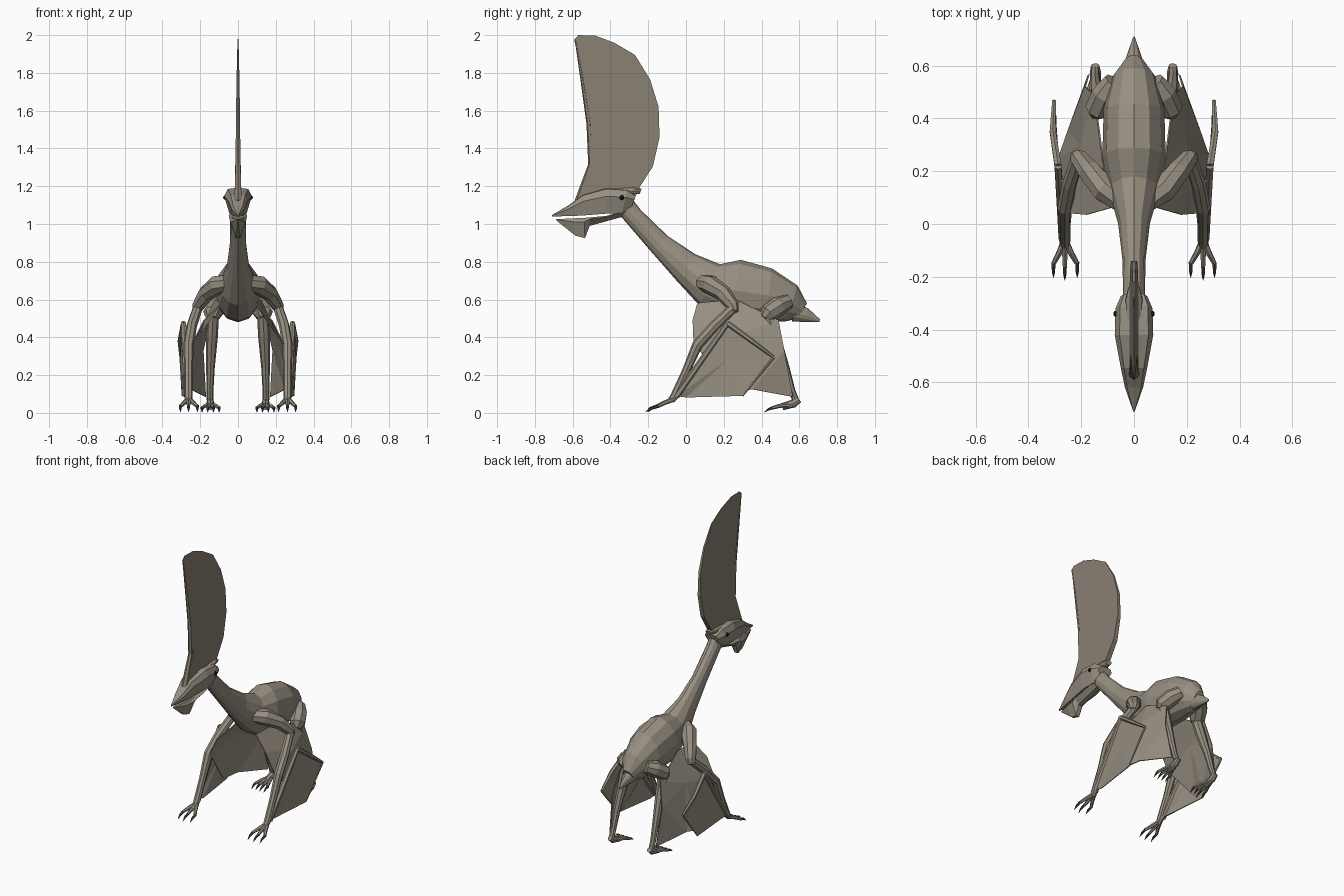
import bpy, bmesh, math
from mathutils import Vector


def material(name, rgb):
    m = bpy.data.materials.new(name)
    m.diffuse_color = (*rgb, 1)
    return m


SKIN = material("taupe_skin", (0.31, 0.275, 0.22))
CREST = material("taupe_crest", (0.25, 0.215, 0.17))
DARK = material("dark_claw", (0.07, 0.06, 0.05))
BLACK = material("black_eye", (0.01, 0.01, 0.01))


def finish(name, bm, mat=SKIN, mirror=False, thick=0):
    bmesh.ops.recalc_face_normals(bm, faces=bm.faces)
    me = bpy.data.meshes.new(name)
    bm.to_mesh(me)
    bm.free()
    me.materials.append(mat)
    ob = bpy.data.objects.new(name, me)
    bpy.context.collection.objects.link(ob)
    if thick:
        s = ob.modifiers.new("thickness", 'SOLIDIFY')
        s.thickness, s.offset = thick, 0
    if mirror:
        m = ob.modifiers.new("mirror", 'MIRROR')
        m.use_clip = m.use_mirror_merge = False
    return ob


def skin_rings(bm, rings):
    rings = [[bm.verts.new(p) for p in r] for r in rings]
    n = len(rings[0])
    for a, b in zip(rings, rings[1:]):
        for i in range(n):
            j = (i + 1) % n
            bm.faces.new((a[i], a[j], b[j], b[i]))
    bm.faces.new(rings[0][::-1])
    bm.faces.new(rings[-1])


def section_loft(name, stations, profile, mat=SKIN):
    """Each station: top (y, z), bottom (y, z), half width; profile is (u, v), v from 0 to 1."""
    bm = bmesh.new()
    skin_rings(bm, [[(u * w, by + (ty - by) * v, bz + (tz - bz) * v) for u, v in profile]
                    for ty, tz, by, bz, w in stations])
    return finish(name, bm, mat)


def tube_into(bm, pts, n):
    P = [Vector(p[:3]) for p in pts]
    rings = []
    for i, p in enumerate(P):
        t = (P[min(i + 1, len(P) - 1)] - P[max(i - 1, 0)]).normalized()
        a = t.cross(Vector((1, 0, 0))).normalized()
        b = t.cross(a)
        rings.append([p + pts[i][3] * (a * math.cos(k * math.tau / n) + b * math.sin(k * math.tau / n))
                      for k in range(n)])
    skin_rings(bm, rings)


def tubes(name, paths, n=8, mat=SKIN):
    bm = bmesh.new()
    for p in paths:
        tube_into(bm, p, n)
    return finish(name, bm, mat, True)


def sheet(name, pts, faces):
    bm = bmesh.new()
    v = [bm.verts.new(p) for p in pts]
    for f in faces:
        bm.faces.new([v[i] for i in f])
    return finish(name, bm, SKIN, True, 0.006)


ROUND = [(math.sin(k * math.tau / 12), 0.5 + 0.5 * math.cos(k * math.tau / 12)) for k in range(12)]

# Neck and body in one loft, then the short tail
section_loft("neck_and_body", [
    (-0.29, 1.14, -0.37, 1.06, 0.04), (-0.24, 1.075, -0.34, 1.035, 0.042),
    (-0.095, 0.935, -0.19, 0.86, 0.043),
    (0.05, 0.84, -0.05, 0.70, 0.06), (0.18, 0.787, 0.07, 0.57, 0.095),
    (0.29, 0.81, 0.22, 0.485, 0.12), (0.455, 0.765, 0.42, 0.48, 0.115),
    (0.59, 0.675, 0.53, 0.485, 0.08), (0.64, 0.58, 0.595, 0.50, 0.035)], ROUND)
section_loft("tail", [(0.60, 0.58, 0.56, 0.485, 0.04), (0.65, 0.55, 0.61, 0.482, 0.03),
                      (0.71, 0.495, 0.705, 0.48, 0.004)], ROUND)

# Skull and upper beak: wide flat brow, narrow underside
SKULL = [(0, 1), (0.75, 0.97), (1, 0.68), (0.62, 0), (-0.62, 0), (-1, 0.68), (-0.75, 0.97)]
section_loft("skull", [
    (-0.265, 1.15, -0.29, 1.085, 0.05), (-0.31, 1.182, -0.34, 1.055, 0.07),
    (-0.42, 1.19, -0.42, 1.055, 0.073), (-0.545, 1.155, -0.545, 1.045, 0.05),
    (-0.62, 1.10, -0.61, 1.042, 0.035), (-0.71, 1.047, -0.71, 1.04, 0.003)], SKULL)

# Lower jaw with deep keel
KEEL = [(0.7, 1), (1, 0.8), (0.3, 0), (-0.3, 0), (-1, 0.8), (-0.7, 1)]
section_loft("lower_jaw", [
    (-0.32, 1.075, -0.33, 1.04, 0.045), (-0.42, 1.043, -0.42, 1.015, 0.047),
    (-0.51, 1.035, -0.51, 0.99, 0.045), (-0.54, 1.032, -0.535, 0.925, 0.041),
    (-0.60, 1.03, -0.585, 0.938, 0.032), (-0.69, 1.025, -0.68, 1.013, 0.004)], KEEL)

# Tall sail crest, thinning upwards, with a rear spur and front spar
outline = [(-0.58, 1.12), (-0.5, 1.315), (-0.51, 1.53), (-0.545, 1.765), (-0.592, 1.975),
           (-0.57, 2.0), (-0.48, 1.997), (-0.38, 1.96), (-0.27, 1.895), (-0.19, 1.765),
           (-0.145, 1.62), (-0.14, 1.46), (-0.175, 1.305), (-0.255, 1.18), (-0.42, 1.14)]
bm = bmesh.new()
skin_rings(bm, [[(s * 0.018 * (2.04 - z) / 0.9, y, z) for y, z in outline] for s in (-1, 1)])
finish("head_crest", bm, CREST)
bm = bmesh.new()
tube_into(bm, [(0, -0.57, 1.12, 0.02), (0, -0.503, 1.315, 0.015), (0, -0.514, 1.53, 0.013),
               (0, -0.55, 1.765, 0.009), (0, -0.587, 1.98, 0.003)], 6)
finish("crest_front_spar", bm, CREST)
section_loft("crest_rear_spur", [(-0.36, 1.192, -0.36, 1.15, 0.03), (-0.27, 1.197, -0.30, 1.15, 0.032),
                                 (-0.235, 1.187, -0.245, 1.16, 0.022)], ROUND)

# Eyes
bm = bmesh.new()
bmesh.ops.create_icosphere(bm, subdivisions=2, radius=0.013)
bmesh.ops.translate(bm, verts=bm.verts, vec=(0.066, -0.34, 1.14))
finish("eyes", bm, BLACK, True)

# Front limbs
tubes("upper_arms", [[(0.05, 0.09, 0.69, 0.045), (0.11, 0.13, 0.677, 0.052), (0.17, 0.20, 0.63, 0.044),
                      (0.21, 0.25, 0.565, 0.034), (0.222, 0.258, 0.535, 0.022)]])
tubes("forearms", [[(0.21, 0.26, 0.565, 0.026), (0.245, 0.15, 0.46, 0.028), (0.262, 0.06, 0.36, 0.028),
                    (0.262, 0.0, 0.22, 0.022), (0.262, -0.06, 0.09, 0.022), (0.262, -0.08, 0.065, 0.018)]])

# Front toes and claws
toes, claws = [], []
for x in (0.215, 0.262, 0.305):
    y = -0.17 if x != 0.262 else -0.18
    toes.append([(0.262, -0.06, 0.075, 0.014), ((0.262 + x) / 2, -0.11, 0.055, 0.012),
                 (x, y + 0.02, 0.034, 0.009)])
    claws.append([(x, y + 0.025, 0.036, 0.009), (x, y - 0.01, 0.024, 0.007), (x, y - 0.033, 0.005, 0.001)])
tubes("front_toes", toes, 6)
tubes("front_claws", claws, 6, DARK)

# Folded wing finger and its membrane
fold = [(0.27, -0.05, 0.09), (0.288, 0.22, 0.475), (0.303, 0.465, 0.295), (0.295, 0.30, 0.09)]
bend = (0.308, 0.35, 0.38)
tubes("wing_fingers", [[(*fold[0], 0.018), (*fold[1], 0.015)],
                       [(*fold[1], 0.015), (*bend, 0.013), (*fold[2], 0.008)],
                       [(*fold[2], 0.008), (*fold[3], 0.004)]], 6)
sheet("wing_membranes", fold + [(0.26, 0.0, 0.082), (0.285, 0.22, 0.28)],
      [(0, 1, 5), (1, 2, 5), (2, 3, 5), (3, 4, 5), (4, 0, 5)])

# Body membrane from flank, outside the shin, to the wing and ankle
sheet("body_membranes", [
    (0.09, 0.06, 0.58), (0.12, 0.26, 0.60), (0.15, 0.49, 0.49), (0.172, 0.565, 0.085),
    (0.25, 0.35, 0.125), (0.285, 0.25, 0.11), (0.24, 0.04, 0.37), (0.18, 0.035, 0.49),
    (0.20, 0.30, 0.42), (0.185, 0.52, 0.33)],
    [(0, 1, 8, 7), (1, 2, 8), (2, 9, 8), (9, 3, 4), (9, 4, 8), (4, 5, 8), (5, 6, 8), (6, 7, 8)])

# Hind limbs
tubes("thighs", [[(0.075, 0.54, 0.59, 0.04), (0.11, 0.49, 0.565, 0.052), (0.137, 0.435, 0.525, 0.05),
                  (0.14, 0.42, 0.50, 0.03)]])
tubes("shins", [[(0.132, 0.43, 0.53, 0.032), (0.138, 0.47, 0.40, 0.031), (0.146, 0.525, 0.24, 0.023),
                 (0.148, 0.56, 0.12, 0.018), (0.148, 0.58, 0.07, 0.018)]])
tubes("hind_feet", [[(0.147, 0.60, 0.07, 0.016), (0.146, 0.57, 0.05, 0.022), (0.145, 0.51, 0.033, 0.019)]])

# Hind toes and claws
toes, claws = [], []
for x in (0.10, 0.13, 0.16, 0.19):
    m = 0.145 + (x - 0.145) * 0.6
    toes.append([(0.145 + (x - 0.145) * 0.3, 0.54, 0.04, 0.012), (m, 0.50, 0.038, 0.011), (x, 0.455, 0.026, 0.009)])
    claws.append([(x, 0.46, 0.028, 0.009), (x, 0.435, 0.018, 0.006), (x, 0.415, 0.003, 0.001)])
tubes("hind_toes", toes, 6)
tubes("hind_claws", claws, 6, DARK)
